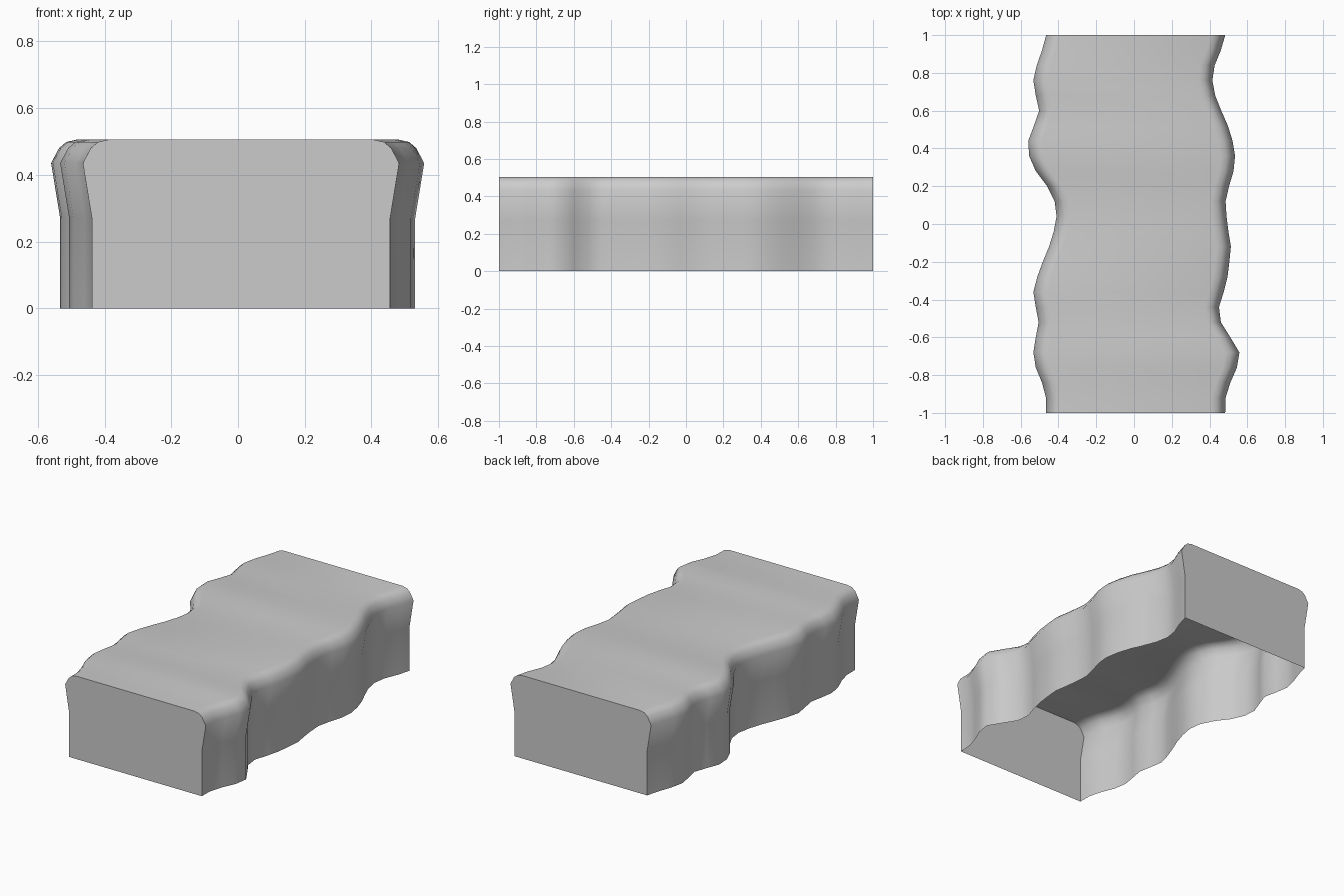
import bpy, bmesh, math

if "Cube" in bpy.data.objects:
    bpy.data.objects.remove(bpy.data.objects["Cube"])

# Wavy outline of each side at its widest level, from y = 1 to y = -1 in steps of 0.08
LEFT = [-.465, -.487, -.515, -.533, -.52, -.502, -.53, -.56, -.555, -.52, -.46, -.42, -.41,
        -.425, -.45, -.483, -.512, -.533, -.52, -.505, -.52, -.533, -.52, -.487, -.466, -.465]
RIGHT = [.483, .46, .427, .415, .43, .462, .497, .522, .535, .527, .503, .485, .49,
         .50, .513, .505, .495, .475, .45, .46, .51, .558, .545, .51, .485, .483]
# Bank profile: inset and height, from the base up to the flat top
BANK = [(.027, 0), (.027, .27), (0, .435), (.024, .48), (.045, .498), (.075, .505)]

bm = bmesh.new()

# One cross-section per step: up the left bank, across the top, down the right bank
sections = []
for i, (l, r) in enumerate(zip(LEFT, RIGHT)):
    y = 1 - .08 * i
    pts = [(l + d, y, z) for d, z in BANK] + [(r - d, y, z) for d, z in reversed(BANK)]
    sections.append([bm.verts.new(p) for p in pts])

# Banks and top
for a, b in zip(sections, sections[1:]):
    for k in range(len(a) - 1):
        bm.faces.new((a[k], a[k + 1], b[k + 1], b[k]))

# Flat end walls; the underside stays open
bm.faces.new(sections[0])
bm.faces.new(sections[-1][::-1])
bmesh.ops.recalc_face_normals(bm, faces=bm.faces)
bm.normal_update()
if max(bm.faces, key=lambda f: f.calc_center_median().z).normal.z < 0:
    bmesh.ops.reverse_faces(bm, faces=bm.faces)

mesh = bpy.data.meshes.new("ground_path")
bm.to_mesh(mesh)
bm.free()
ob = bpy.data.objects.new("ground_path", mesh)
bpy.context.collection.objects.link(ob)

# Smooth banks, crisp end edges
bpy.context.view_layer.objects.active = ob
ob.select_set(True)
bpy.ops.object.shade_smooth_by_angle(angle=math.radians(45))
